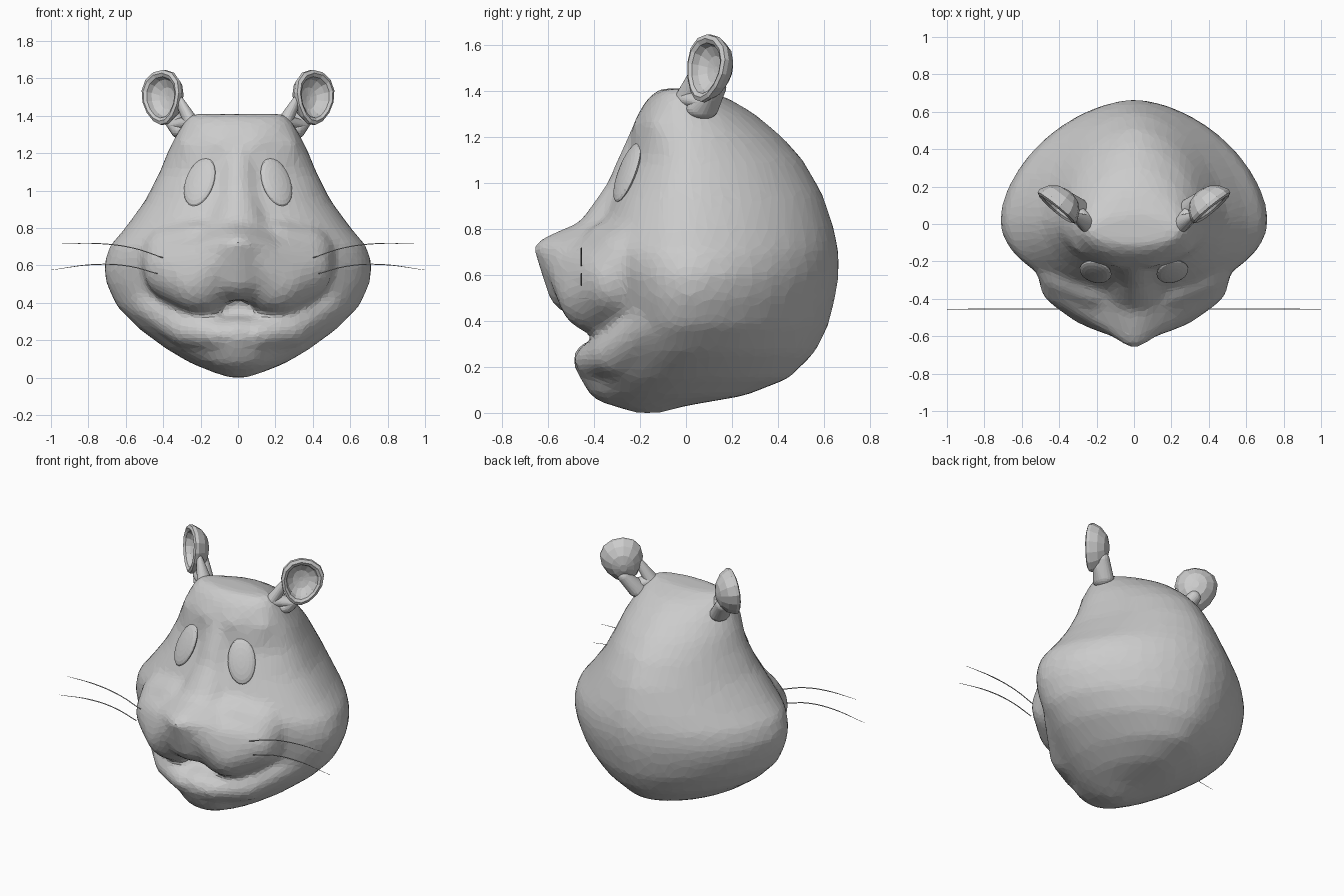
import bpy, bmesh, math
from mathutils import Vector, Matrix

cube = bpy.data.objects.get("Cube")
if cube:
    bpy.data.objects.remove(cube)

grey = bpy.data.materials.new("clay grey")
grey.use_nodes = True
grey.diffuse_color = (0.6, 0.6, 0.6, 1)
grey.node_tree.nodes["Principled BSDF"].inputs["Base Color"].default_value = (0.6, 0.6, 0.6, 1)


def finish(name, bm):
    bmesh.ops.recalc_face_normals(bm, faces=bm.faces)
    mesh = bpy.data.meshes.new(name)
    bm.to_mesh(mesh)
    bm.free()
    mesh.materials.append(grey)
    obj = bpy.data.objects.new(name, mesh)
    bpy.context.collection.objects.link(obj)
    return obj


def loft(bm, rings):
    """Skin a list of equal closed rings and cap both ends."""
    loops = [[bm.verts.new(p) for p in ring] for ring in rings]
    n = len(loops[0])
    for a, b in zip(loops, loops[1:]):
        for i in range(n):
            j = (i + 1) % n
            bm.faces.new((a[i], a[j], b[j], b[i]))
    bm.faces.new(loops[0][::-1])
    bm.faces.new(loops[-1])


def blob(bm, *balls):
    """Convex hull around ellipsoids given as (centre, radii)."""
    part = bmesh.new()
    for centre, radii in balls:
        m = Matrix.Translation(centre) @ Matrix.Diagonal((*radii, 1))
        bmesh.ops.create_uvsphere(part, u_segments=20, v_segments=12, radius=1, matrix=m)
    hull = bmesh.ops.convex_hull(part, input=part.verts)
    junk = {g for g in hull["geom_interior"] + hull["geom_unused"]
            if isinstance(g, bmesh.types.BMVert)}
    bmesh.ops.delete(part, geom=list(junk), context='VERTS')
    bmesh.ops.recalc_face_normals(part, faces=part.faces)
    temp = bpy.data.meshes.new("temp")
    part.to_mesh(temp)
    part.free()
    bm.from_mesh(temp)
    bpy.data.meshes.remove(temp)


def signed_pow(v, e):
    return math.copysign(abs(v) ** e, v)


# Skull: height, half width, middle y, front y, back y
SKULL = [
    (0.0, .05, -.17, -.22, -.1), (.03, .14, -.14, -.32, .0), (.075, .25, -.08, -.39, .26),
    (.15, .38, -.05, -.42, .45), (.26, .53, 0, -.40, .56), (.38, .65, 0, -.33, .62),
    (.5, .705, .01, -.35, .65), (.6, .72, .02, -.38, .665), (.7, .69, .02, -.40, .665),
    (.8, .605, .02, -.38, .645), (.95, .495, .02, -.32, .595), (1.1, .42, .02, -.25, .51),
    (1.2, .38, .02, -.235, .42), (1.3, .33, 0, -.21, .30), (1.37, .29, -.02, -.165, .18),
    (1.41, .25, -.03, -.11, .05)]
rings = []
for z, w, mid, front, back in SKULL:
    ring = []
    for i in range(40):
        a = math.tau * i / 40
        c, s = math.cos(a), math.sin(a)
        e = 1.15 if s > 0 else (0.9 if z > 1.15 else 1.0)
        depth = back - mid if s > 0 else mid - front
        ring.append((w * signed_pow(c, e), mid + depth * signed_pow(s, e), z))
    rings.append(ring)
bm = bmesh.new()
loft(bm, rings)

# Nose bridge, nose and upper lip centre
blob(bm, ((0, -.16, 1.2), (.09, .09, .08)), ((0, -.23, .95), (.12, .13, .1)))
blob(bm, ((0, -.23, .95), (.12, .13, .1)), ((0, -.33, .8), (.16, .14, .09)))
blob(bm, ((0, -.3, .78), (.2, .15, .1)), ((0, -.46, .69), (.24, .15, .085)),
     ((0, -.58, .71), (.09, .085, .06)))
blob(bm, ((0, -.53, .68), (.13, .12, .08)), ((0, -.43, .54), (.17, .175, .13)))
# Lower lip and chin
blob(bm, ((0, -.37, .23), (.16, .125, .095)), ((0, -.29, .13), (.2, .15, .1)))
for s in (-1, 1):
    # Cheek puffs, running into the nose
    blob(bm, ((s * .2, -.38, .52), (.19, .18, .18)), ((s * .32, -.31, .58), (.19, .16, .18)),
         ((s * .06, -.52, .66), (.1, .1, .08)))
    blob(bm, ((s * .34, -.25, .64), (.18, .16, .18)), ((s * .2, -.32, .7), (.14, .14, .14)))
    # Lower lip sides
    blob(bm, ((s * .1, -.37, .23), (.1, .12, .09)), ((s * .28, -.29, .26), (.1, .12, .1)))
    blob(bm, ((s * .28, -.29, .26), (.1, .12, .1)), ((s * .47, -.13, .39), (.1, .11, .1)))
    # Brow ridges
    blob(bm, ((s * .08, -.18, 1.24), (.06, .06, .05)), ((s * .27, -.105, 1.24), (.06, .06, .05)))
head = finish("head", bm)

# Blend the parts into one skin with broad facets
remesh = head.modifiers.new("blend", 'REMESH')
remesh.mode = 'VOXEL'
remesh.voxel_size = 0.022
smooth = head.modifiers.new("soften", 'SMOOTH')
smooth.factor = 0.5
smooth.iterations = 16
facets = head.modifiers.new("facets", 'DECIMATE')
facets.ratio = 0.14

# Ear cup: radius and height along its axis, from the back to the bowl
CUP = [(.025, -.085), (.08, -.07), (.125, -.035), (.15, .01), (.148, .03), (.13, .038),
       (.112, .028), (.1, .0), (.06, -.025), (.015, -.032)]
for s, side in ((1, "left"), (-1, "right")):
    facing = Vector((s * .62, -.76, .1))
    turn = facing.to_track_quat('Z', 'Y').to_matrix().to_4x4()
    place = Matrix.Translation((s * .395, .105, 1.495)) @ turn @ Matrix.Rotation(-s * .2, 4, 'Z')
    rings = []
    for r, h in CUP:
        ring = []
        for i in range(14):
            a = math.tau * i / 14
            y = r * math.sin(a)
            ring.append(place @ Vector((r * math.cos(a) * (.85 + 1.2 * y), y, h)))
        rings.append(ring)
    bm = bmesh.new()
    loft(bm, rings)
    finish(side + "_ear", bm)

    # Ear stem, with the inner rim running down to the head
    bm = bmesh.new()
    blob(bm, ((s * .36, .14, 1.415), (.04, .035, .04)), ((s * .35, .1, 1.37), (.045, .04, .03)),
         ((s * .3, .07, 1.32), (.06, .07, .045)))
    blob(bm, ((s * .305, .035, 1.46), (.02, .025, .04)), ((s * .25, .0, 1.365), (.04, .05, .04)))
    blob(bm, ((s * .25, .0, 1.365), (.04, .05, .04)), ((s * .33, .08, 1.35), (.045, .05, .03)))
    finish(side + "_ear_stem", bm)

    # Eye: thin tilted oval
    bm = bmesh.new()
    look = Vector((s * .38, -.85, .4)).to_track_quat('Z', 'Y').to_matrix().to_4x4()
    m = (Matrix.Translation((s * .205, -.255, 1.045)) @ look
         @ Matrix.Rotation(s * .12, 4, 'Z') @ Matrix.Diagonal((.085, .14, .025, 1)))
    bmesh.ops.create_uvsphere(bm, u_segments=24, v_segments=10, radius=1, matrix=m)
    finish(side + "_eye", bm)

    # Whiskers
    for name, path in (("upper", [(.4, .64), (.55, .69), (.72, .715), (.94, .715)]),
                       ("lower", [(.43, .555), (.58, .595), (.76, .605), (1.0, .575)])):
        curve = bpy.data.curves.new(side + "_whisker_" + name, 'CURVE')
        curve.dimensions = '3D'
        curve.bevel_depth = 0.003
        curve.bevel_resolution = 1
        curve.resolution_u = 5
        spline = curve.splines.new('BEZIER')
        spline.bezier_points.add(len(path) - 1)
        for p, (x, z) in zip(spline.bezier_points, path):
            p.co = (s * x, -.455, z)
            p.handle_left_type = p.handle_right_type = 'AUTO'
        spline.bezier_points[-1].radius = 0.3
        curve.materials.append(grey)
        obj = bpy.data.objects.new(curve.name, curve)
        bpy.context.collection.objects.link(obj)
